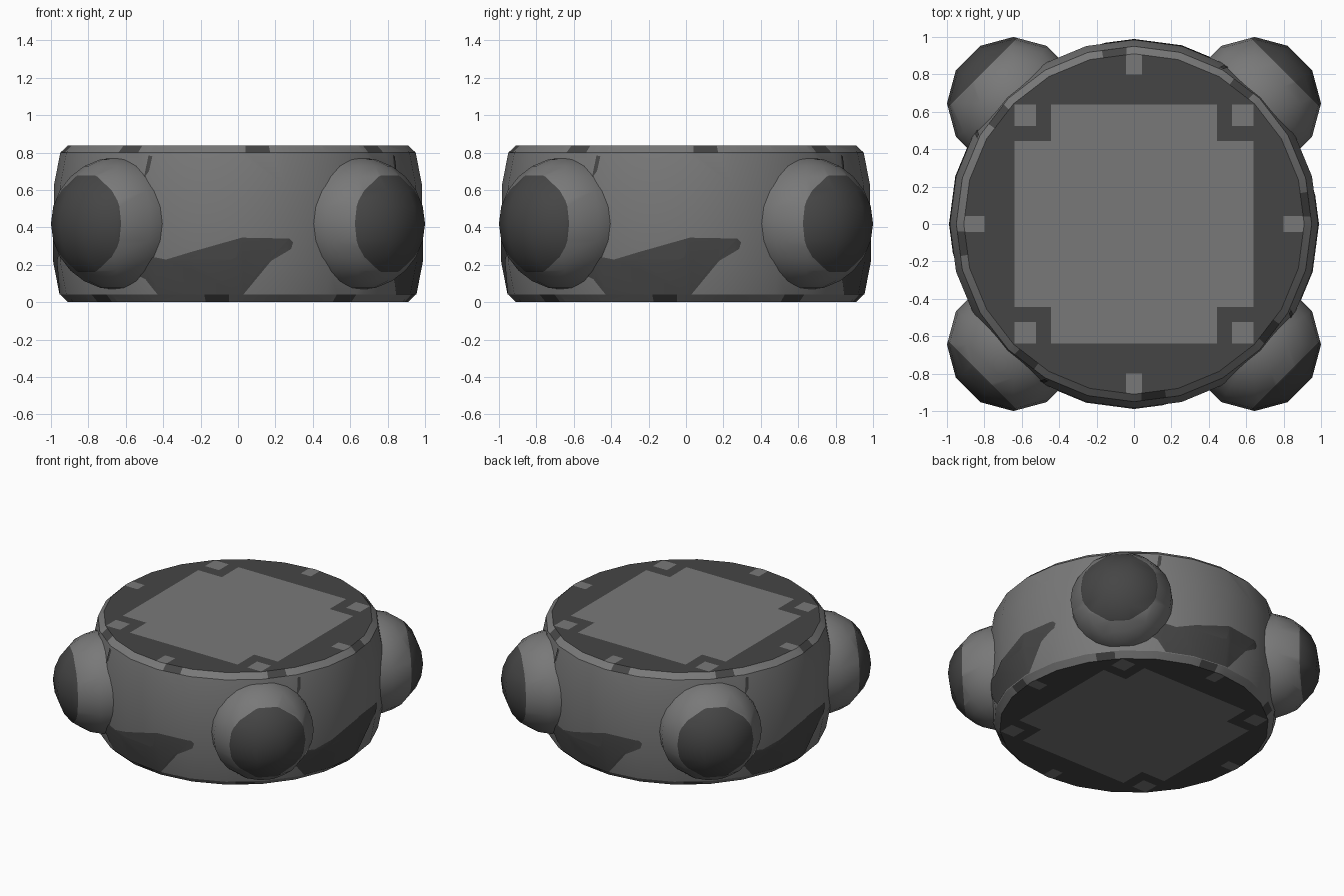
import bpy, bmesh, math
from mathutils import Vector, Matrix

if "Cube" in bpy.data.objects:
    bpy.data.objects.remove(bpy.data.objects["Cube"])

def material(name, v):
    m = bpy.data.materials.new(name)
    m.diffuse_color = (v, v, v, 1)
    m.use_nodes = True
    m.node_tree.nodes["Principled BSDF"].inputs["Base Color"].default_value = m.diffuse_color
    return m

MATS = [material("mid grey", 0.19), material("dark grey", 0.06)]
SIDES = 24
STEP = 2 * math.pi / SIDES
# body profile: (radius, height)
PROFILE = [(0.91, 0.0), (0.95, 0.04), (0.985, 0.22), (0.985, 0.62), (0.95, 0.80), (0.91, 0.837)]
TOP = PROFILE[-1][1]

def finish(bm, name, angle=30):
    me = bpy.data.meshes.new(name)
    bm.to_mesh(me)
    bm.free()
    for m in MATS:
        me.materials.append(m)
    ob = bpy.data.objects.new(name, me)
    bpy.context.collection.objects.link(ob)
    bpy.ops.object.select_all(action='DESELECT')
    ob.select_set(True)
    bpy.context.view_layer.objects.active = ob
    bpy.ops.object.shade_smooth_by_angle(angle=math.radians(angle))
    return ob

def cut(bm, co, no, test=lambda f: True, **kw):
    faces = [f for f in bm.faces if test(f)]
    geom = faces + list({e for f in faces for e in f.edges}) + list({v for f in faces for v in f.verts})
    bmesh.ops.bisect_plane(bm, geom=geom, plane_co=co, plane_no=no, dist=1e-5, **kw)

def polar(r, a, z):
    """Angle is measured from the front (-y) towards +x."""
    return Vector((r * math.sin(a), -r * math.cos(a), z))

# ---- body: lathed drum with painted caps and chamfers ----
bm = bmesh.new()
rings = [[bm.verts.new(polar(r, i * STEP, z)) for i in range(SIDES)] for r, z in PROFILE]
for lo, hi in zip(rings, rings[1:]):
    for i in range(SIDES):
        j = (i + 1) % SIDES
        bm.faces.new((lo[i], lo[j], hi[j], hi[i]))
bm.faces.new(rings[0][::-1])
bm.faces.new(rings[-1])
bm.normal_update()

def mid_z(f):
    return f.calc_center_median().z

def is_cap(f):
    return abs(f.normal.z) > 0.99

def is_top_chamfer(f):
    return not is_cap(f) and mid_z(f) > 0.80

def is_low_chamfer(f):
    return not is_cap(f) and mid_z(f) < 0.04

# eight dark dashes on each chamfer
DASHES = [(is_top_chamfer, 6.5), (is_low_chamfer, -7.0)]
for test, mid in DASHES:
    for k in range(4):
        for d in (-4, 4):
            a = math.radians(mid + d + 45 * k)
            cut(bm, (0, 0, 0), (math.cos(a), math.sin(a), 0), test)
            bm.normal_update()

# cap pattern lines
for s in (0.042, 0.445, 0.525, 0.64, 0.80):
    for sign in (-1, 1):
        for axis in ((1, 0, 0), (0, 1, 0)):
            cut(bm, Vector(axis) * s * sign, axis, is_cap)
            bm.normal_update()

for f in bm.faces:
    c = f.calc_center_median()
    if is_cap(f):
        lo, hi = sorted((abs(c.x), abs(c.y)))
        light = ((hi < 0.64 and lo < 0.445) or (lo > 0.525 and hi < 0.64)
                 or (lo < 0.042 and hi > 0.80))
        f.material_index = 0 if light else 1
    for test, mid in DASHES:
        if test(f):
            a = math.degrees(math.atan2(c.x, -c.y))
            f.material_index = int((a - mid + 4) % 45 < 8)
finish(bm, "drum_body")

# ---- side markings: thin sheets wrapped on the drum ----
def radius(z):
    for (r0, z0), (r1, z1) in zip(PROFILE, PROFILE[1:]):
        if z <= z1 + 1e-6:
            return r0 + (r1 - r0) * (z - z0) / (z1 - z0)
    return PROFILE[-1][0]

BIG_MARK = [(-0.56, 0.22), (-0.53, 0.14), (-0.45, 0.10), (-0.44, 0.042), (0.03, 0.042),
            (0.08, 0.12), (0.14, 0.20), (0.28, 0.285), (0.29, 0.32), (0.27, 0.34),
            (0.02, 0.345), (0.0, 0.335), (-0.01, 0.24), (-0.04, 0.228), (-0.38, 0.228), (-0.44, 0.24)]
SLIVER = [(-0.50, 0.66), (-0.475, 0.70), (-0.465, 0.78), (-0.485, 0.785), (-0.49, 0.71)]

def wrap_mark(name, outline, turn):
    bm = bmesh.new()
    bm.faces.new([bm.verts.new((math.asin(u / 0.97), 0, z)) for u, z in outline])
    bmesh.ops.triangulate(bm, faces=bm.faces[:])
    for k in range(-3, 4):
        cut(bm, (k * STEP, 0, 0), (1, 0, 0))
    for z in (0.22, 0.62):
        cut(bm, (0, 0, z), (0, 0, 1))
    for v in bm.verts:
        a, z = v.co.x, v.co.z
        mid = (math.floor(a / STEP) + 0.5) * STEP
        r = radius(z) * math.cos(STEP / 2) / math.cos(a - mid) + 0.004
        v.co = polar(r, a + turn, z)
    bm.normal_update()
    for f in bm.faces:
        f.material_index = 1
        c = f.calc_center_median()
        if f.normal.dot(Vector((c.x, c.y, 0))) < 0:
            f.normal_flip()
    finish(bm, name)

# ---- corner domes with dark outer caps ----
def dome(name, turn):
    bm = bmesh.new()
    bmesh.ops.create_uvsphere(bm, u_segments=12, v_segments=12, radius=0.355)
    out = Vector((1, 1, 0)).normalized()
    cut(bm, out * -0.03, out, clear_inner=True)
    cut(bm, out * 0.233, out)
    for f in bm.faces:
        f.material_index = int(f.calc_center_median().dot(out) > 0.233)
    bm.transform(Matrix.Rotation(turn, 4, 'Z') @ Matrix.Translation((0.645, 0.645, 0.42)))
    finish(bm, name, 60)

for k, side in enumerate(("front", "right", "back", "left")):
    turn = k * math.pi / 2
    wrap_mark(side + "_marking", BIG_MARK, turn)
    wrap_mark(side + "_sliver", SLIVER, turn)
    dome("corner_dome_%d" % (k + 1), turn)
